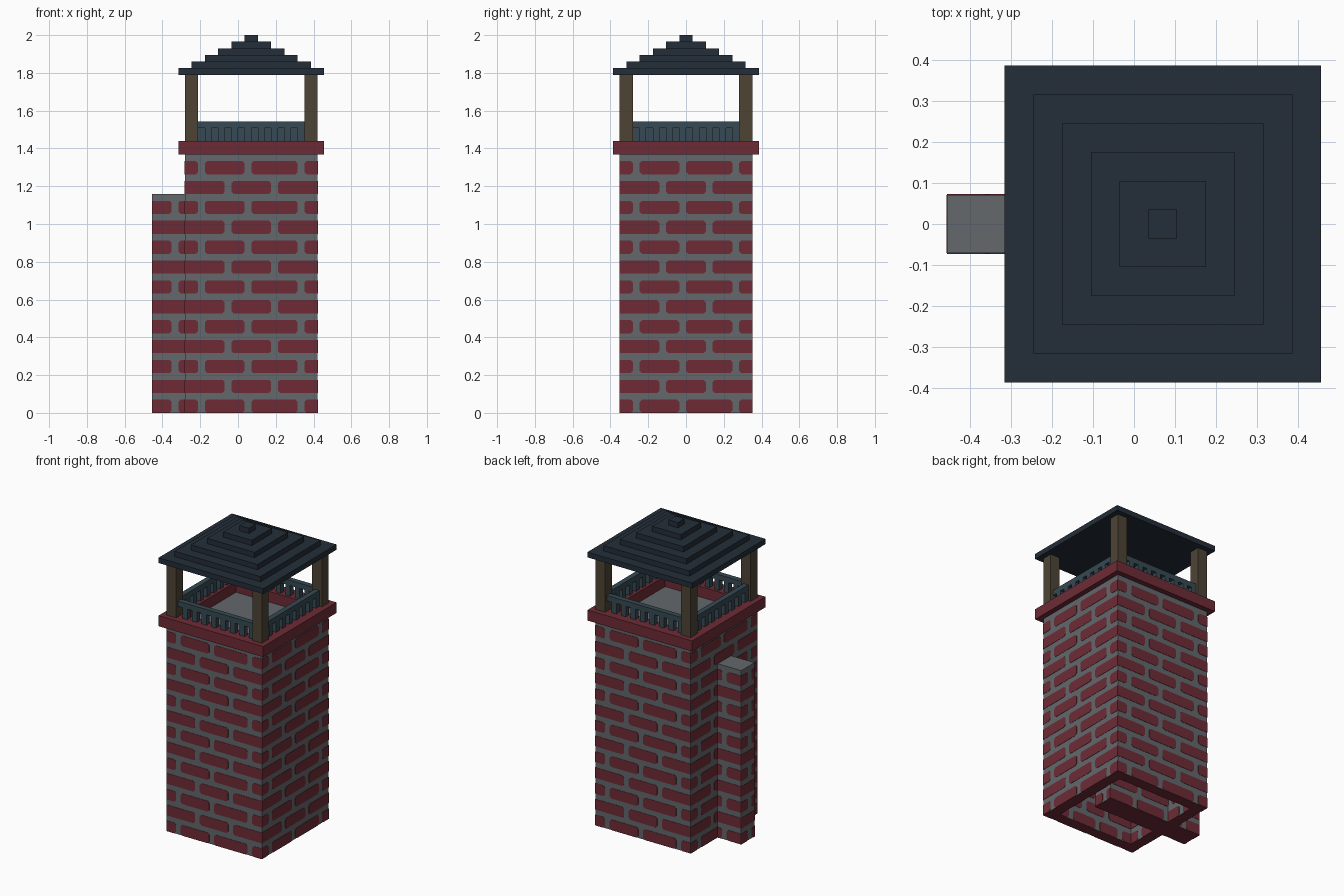
import bpy, bmesh, math
from mathutils import Vector

if "Cube" in bpy.data.objects:
    bpy.data.objects.remove(bpy.data.objects["Cube"])

U = 2 / 57            # building module
CX = 2                # tower centre along x, in modules


def material(name, hex_code):
    rgb = [int(hex_code[i:i + 2], 16) / 255 for i in (0, 2, 4)]
    col = [c / 12.92 if c <= 0.04045 else ((c + 0.055) / 1.055) ** 2.4 for c in rgb] + [1]
    m = bpy.data.materials.new(name)
    m.use_nodes = True
    m.diffuse_color = col
    bsdf = m.node_tree.nodes["Principled BSDF"]
    bsdf.inputs["Base Color"].default_value = col
    bsdf.inputs["Roughness"].default_value = 0.9
    return m


BRICK = material("brick red", "6E2B36")
MORTAR = material("mortar grey", "63686B")
ROOF = material("slate roof", "232E38")
RAIL = material("blue grey railing", "364953")
WOOD = material("brown wood", "4E4435")


def finish(name, bm, *mats):
    mesh = bpy.data.meshes.new(name)
    bm.to_mesh(mesh)
    bm.free()
    for m in mats:
        mesh.materials.append(m)
    ob = bpy.data.objects.new(name, mesh)
    bpy.context.collection.objects.link(ob)
    return ob


def add_box(bm, lo, hi):
    """Box between two corners, in modules."""
    verts = bmesh.ops.create_cube(bm, size=1)["verts"]
    for v in verts:
        v.co = Vector([(a + b) / 2 + c * (b - a) for a, b, c in zip(lo, hi, v.co)]) * U


def add_ring(bm, outer, inner, z0, z1):
    """Square ring around the tower axis."""
    def loop(h, z):
        return [bm.verts.new(Vector((CX + sx * h, sy * h, z)) * U)
                for sx, sy in ((-1, -1), (1, -1), (1, 1), (-1, 1))]
    loops = [loop(outer, z0), loop(outer, z1), loop(inner, z1), loop(inner, z0)]
    for j in range(4):
        a, b = loops[j], loops[(j + 1) % 4]
        for i in range(4):
            k = (i + 1) % 4
            bm.faces.new((a[i], a[k], b[k], b[i]))
    bmesh.ops.recalc_face_normals(bm, faces=bm.faces[:])


def red_underside(bm):
    """The lowest course shows brick from below."""
    bm.normal_update()
    for f in bm.faces:
        if f.normal.z < -0.9 and f.calc_center_median().z < U:
            f.material_index = 1


def add_bricks(bm, start, d, width, rows, even, odd):
    """Courses of clipped-corner bricks on a wall running along d from start."""
    d, up = Vector(d), Vector((0, 0, 1))
    lift = d.cross(up) * 0.0025
    for r in range(rows):
        for a, b in (odd if r % 2 else even):
            ca = 0 if a == 0 else 0.35
            cb = 0 if b == width else 0.35
            z0, z1 = 3 * r, 3 * r + 2
            pts = []
            for s, z in ((a + ca, z0), (b - cb, z0), (b, z0 + cb), (b, z1 - cb),
                         (b - cb, z1), (a + ca, z1), (a, z1 - ca), (a, z0 + ca)):
                if (s, z) not in pts:
                    pts.append((s, z))
            bm.faces.new([bm.verts.new((Vector(start) + d * s + up * z) * U + lift)
                          for s, z in pts])


def finish_bricks(name, bm):
    ob = finish(name, bm, BRICK)
    mod = ob.modifiers.new("thickness", "SOLIDIFY")
    mod.thickness = 0.002
    mod.offset = -1


def flip(spans, width):
    return [(width - b, width - a) for a, b in reversed(spans)]


QUARTERS = [((1, 0, 0), (0, -1, 0)), ((0, 1, 0), (1, 0, 0)),
            ((-1, 0, 0), (0, 1, 0)), ((0, -1, 0), (-1, 0, 0))]
AXIS = Vector((CX, 0, 0))

# Hollow tower walls
bm = bmesh.new()
add_ring(bm, 10, 8, 0, 39)
red_underside(bm)
finish("tower_walls", bm, MORTAR, BRICK)

# Floor closing the tower top
bm = bmesh.new()
add_box(bm, (CX - 8, -8, 38), (CX + 8, 8, 39))
finish("tower_floor", bm, MORTAR)

# Tower bricks, outside and inside
outside, inside = bmesh.new(), bmesh.new()
for d, n in QUARTERS:
    d, n = Vector(d), Vector(n)
    add_bricks(outside, AXIS + n * 10 - d * 10, d, 20, 13,
               [(0, 2), (3, 9), (10, 17), (18, 20)], [(0, 6), (7, 13), (14, 20)])
    add_bricks(inside, AXIS + n * 8 + d * 8, -d, 16, 12,
               [(0, 2), (3, 8), (9, 13), (14, 16)], [(0, 5), (6, 10), (11, 16)])
finish_bricks("outer_bricks", outside)
finish_bricks("inner_bricks", inside)

# Side pier passing through the wall
bm = bmesh.new()
add_box(bm, (-13, -2, 0), (7, 2, 33))
red_underside(bm)
finish("side_pier", bm, MORTAR, BRICK)

bm = bmesh.new()
even = [(0, 3), (4, 7), (8, 14), (15, 20)]
odd = [(0, 6), (7, 13), (14, 20)]
add_bricks(bm, (-13, -2, 0), (1, 0, 0), 20, 11, even, odd)
add_bricks(bm, (7, 2, 0), (-1, 0, 0), 20, 11, flip(even, 20), flip(odd, 20))
for start, d in (((-13, 2, 0), (0, -1, 0)), ((7, -2, 0), (0, 1, 0))):
    add_bricks(bm, start, d, 4, 11, [(0, 2), (3, 4)], [(0, 4)])
finish_bricks("pier_bricks", bm)

# Red cornice
bm = bmesh.new()
add_ring(bm, 11, 8, 39, 41)
finish("cornice", bm, BRICK)

# Corner posts
bm = bmesh.new()
for sx in (-9, 9):
    for sy in (-9, 9):
        add_box(bm, (CX + sx - 1, sy - 1, 41), (CX + sx + 1, sy + 1, 51))
finish("corner_posts", bm, WOOD)

# Railings: a top bar on evenly spaced balusters, one per side
for i, side in enumerate(("front", "left", "back", "right")):
    bm = bmesh.new()
    add_box(bm, (-8, -9.5, 43), (8, -8.5, 44))
    for k in range(-7, 9, 2):
        add_box(bm, (k, -9.5, 41), (k + 1, -8.5, 43))
    ob = finish(side + "_railing", bm, RAIL)
    ob.location.x = CX * U
    ob.rotation_euler.z = i * math.pi / 2

# Stepped roof
bm = bmesh.new()
for i in range(6):
    h = 11 - 2 * i
    add_box(bm, (CX - h, -h, 51 + i), (CX + h, h, 52 + i))
finish("stepped_roof", bm, ROOF)
